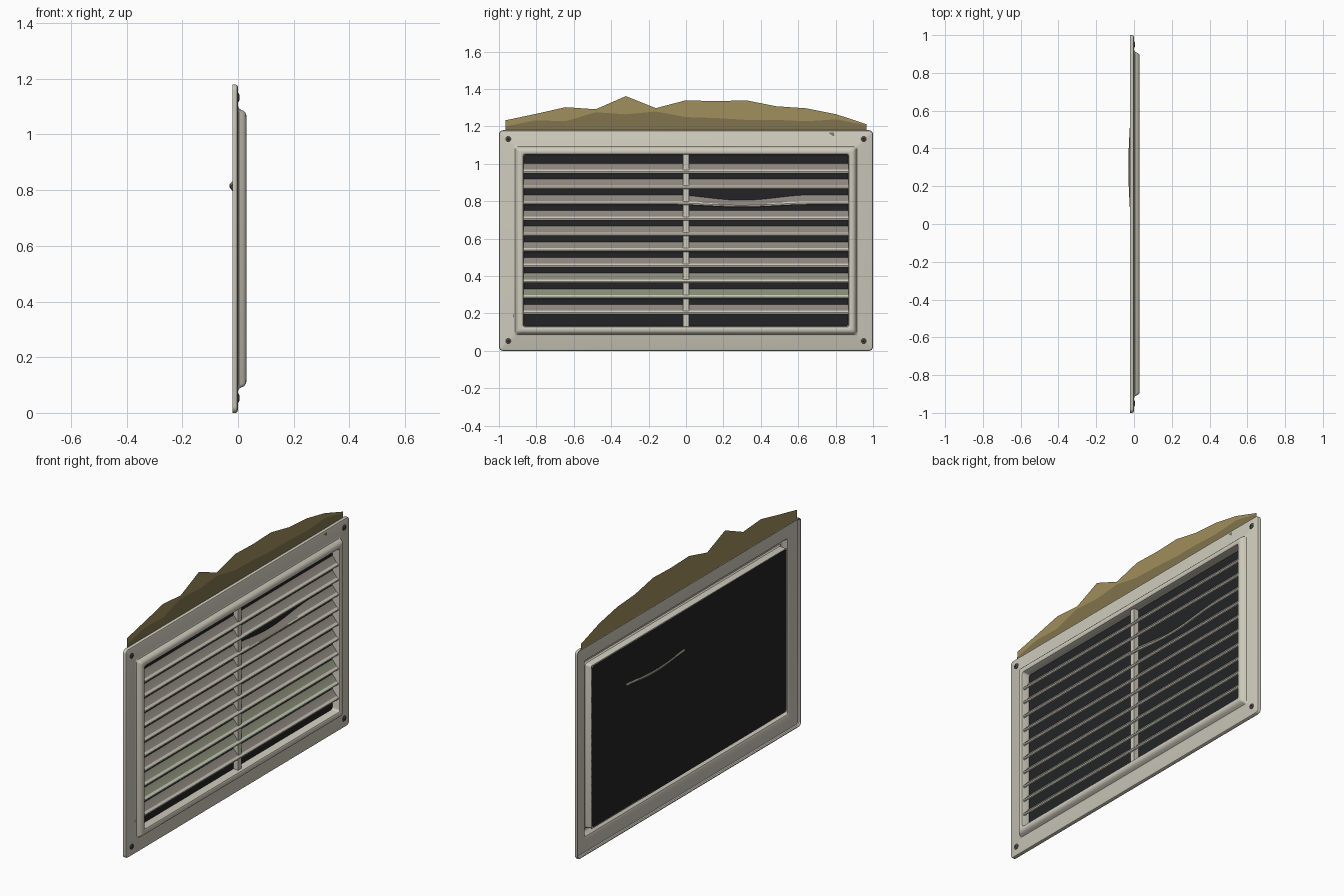
import bpy, bmesh, math

if "Cube" in bpy.data.objects:
    bpy.data.objects.remove(bpy.data.objects["Cube"])

H = 1.18  # frame height; the frame is 2 wide along y and faces +x


def mat(name, r, g, b):
    m = bpy.data.materials.new(name)
    lin = [(c / 255 / 12.92 if c < 11 else ((c / 255 + 0.055) / 1.055) ** 2.4) for c in (r, g, b)]
    m.diffuse_color = (*lin, 1)
    m.use_nodes = True
    m.node_tree.nodes["Principled BSDF"].inputs["Base Color"].default_value = m.diffuse_color
    return m


CREAM = mat("cream paint", 206, 202, 188)
DUST = mat("dusty grey", 143, 135, 127)
ALGAE = mat("algae grey green", 137, 140, 120)
PALE_GREEN = mat("pale green paint", 203, 210, 190)
DARK = mat("dark backing", 35, 36, 38)
STEEL = mat("dark screw", 74, 73, 70)
SLOT = mat("screw slot", 28, 28, 28)
GRIME = mat("light brown grime", 160, 142, 92)
GRIME_DARK = mat("dark brown grime", 129, 116, 77)
CHIP = mat("chipped spot", 130, 122, 112)


def finish(name, bm, mats, smooth=False):
    bmesh.ops.recalc_face_normals(bm, faces=bm.faces)
    me = bpy.data.meshes.new(name)
    bm.to_mesh(me)
    bm.free()
    ob = bpy.data.objects.new(name, me)
    bpy.context.collection.objects.link(ob)
    for m in mats:
        me.materials.append(m)
    if smooth:
        bpy.ops.object.select_all(action='DESELECT')
        ob.select_set(True)
        bpy.context.view_layer.objects.active = ob
        bpy.ops.object.shade_smooth_by_angle(angle=math.radians(35))
    return ob


def skin(bm, rings, closed_rows):
    """Bridge a list of equal closed rings; optionally join last to first."""
    n = len(rings[0])
    for i in range(len(rings) if closed_rows else len(rings) - 1):
        a, b = rings[i], rings[(i + 1) % len(rings)]
        for j in range(n):
            bm.faces.new((a[j], a[(j + 1) % n], b[(j + 1) % n], b[j]))


def box(name, lo, hi, m):
    bm = bmesh.new()
    bmesh.ops.create_cube(bm, size=1)
    for v in bm.verts:
        v.co = [lo[k] + (v.co[k] + 0.5) * (hi[k] - lo[k]) for k in range(3)]
    return finish(name, bm, [m])


def sheet(name, pts, x, m):
    """Flat polygon in the yz plane."""
    bm = bmesh.new()
    bm.faces.new([bm.verts.new((x, y, z)) for y, z in pts])
    return finish(name, bm, [m])


# Frame: hollow moulded shell, profile as (inset from outer edge, x)
front = [(0, -.02), (0, -.009), (.003, -.003), (.01, 0), (.078, 0), (.087, .004), (.092, .013),
         (.096, .022), (.104, .028), (.112, .03), (.122, .03), (.128, .026), (.13, .02), (.133, -.02)]
back = [(.128, -.02), (.125, .018), (.119, .025), (.108, .025), (.101, .02), (.092, 0),
        (.082, -.005), (.01, -.005), (.005, -.01), (.005, -.02)]


def ring(bm, d, x):
    r = max(0.022 - d, 0.012)
    a, b = 1 - d - r, H / 2 - d - r
    vs = []
    for k, (sy, sz) in enumerate([(1, 1), (-1, 1), (-1, -1), (1, -1)]):
        for s in range(5):
            t = math.pi / 2 * (k + s / 4)
            vs.append(bm.verts.new((x, sy * a + r * math.cos(t), H / 2 + sz * b + r * math.sin(t))))
    return vs


bm = bmesh.new()
skin(bm, [ring(bm, d, x) for d, x in front + back], True)
finish("frame", bm, [CREAM], True)

# Dark backing and centre mullion
box("backing_panel", (-.02, -.871, .129), (-.017, .871, H - .129), DARK)
box("centre_mullion", (-.017, -.015, .13), (.011, .015, H - .13), CREAM)

# Louver slats, sloping down and outward; the third one is bent
section = [(-.017, .045), (.010, .012), (.017, .008), (.021, .002), (.020, -.005), (.014, -.008), (-.017, .034)]


def slat(i):
    z0 = 0.957 - 0.0838 * i
    n = 40 if i == 2 else 1
    bm = bmesh.new()
    rows = []
    for k in range(n + 1):
        y = -.868 + 1.736 * k / n
        u = (y - .3) / .38
        bump = (0.5 + 0.5 * math.cos(math.pi * u)) if i == 2 and abs(u) < 1 else 0
        rows.append([bm.verts.new((x - .013 * bump, y, z0 + z - .013 * bump)) for x, z in section])
    skin(bm, rows, False)
    bm.faces.new(rows[0])
    bm.faces.new(rows[-1])
    bm.normal_update()
    bmesh.ops.recalc_face_normals(bm, faces=bm.faces)
    # grimy upper slope, clean nose and underside
    for f in bm.faces:
        c = f.calc_center_median()
        f.material_index = 1 if f.normal.z > 0.3 and c.x < .009 and abs(f.normal.y) < .5 else 0
    green = i in (7, 8)
    finish(f"louver_slat_{i + 1}", bm,
           [PALE_GREEN if i == 8 else CREAM, ALGAE if green else DUST], True)


for i in range(10):
    slat(i)

# Corner screws with cross slots
for sy in (-1, 1):
    for z in (.053, H - .047):
        y = .95 * sy
        bm = bmesh.new()
        rings = [[bm.verts.new((x, y + r * math.cos(t * math.pi / 8), z + r * math.sin(t * math.pi / 8)))
                  for t in range(16)] for r, x in ((.016, -.002), (.016, .002), (.010, .005))]
        skin(bm, rings, False)
        bm.faces.new(rings[-1])
        finish("screw", bm, [STEEL], True)
        box("screw_slot", (.004, y - .009, z - .002), (.0056, y + .009, z + .002), SLOT)
        box("screw_slot", (.004, y - .002, z - .009), (.0056, y + .002, z + .009), SLOT)

# Grime streaks rising on the wall above the frame
outer = [1.233, 1.267, 1.303, 1.292, 1.362, 1.298, 1.34, 1.335, 1.34, 1.308, 1.297, 1.265, 1.212]
inner = [1.20, 1.233, 1.228, 1.276, 1.265, 1.28, 1.25, 1.245, 1.235, 1.235, 1.228, 1.238, 1.206]
for name, tops, x, m in (("grime_streak_outer", outer, -.0195, GRIME),
                         ("grime_streak_inner", inner, -.0175, GRIME_DARK)):
    bm = bmesh.new()
    low = [bm.verts.new((x, -.965 + .1608 * k, 1.179)) for k in range(13)]
    top = [bm.verts.new((x, -.965 + .1608 * k, z)) for k, z in enumerate(tops)]
    for k in range(12):
        bm.faces.new((low[k], low[k + 1], top[k + 1], top[k]))
    finish(name, bm, [m])

# Paint chips
sheet("paint_chip_top", [(.762, 1.166), (.775, 1.156), (.788, 1.148), (.793, 1.152), (.792, 1.168)], .001, CHIP)
sheet("paint_chip_side", [(-.926, .182), (-.917, .178), (-.915, .196), (-.923, .198)], .001, CHIP)
